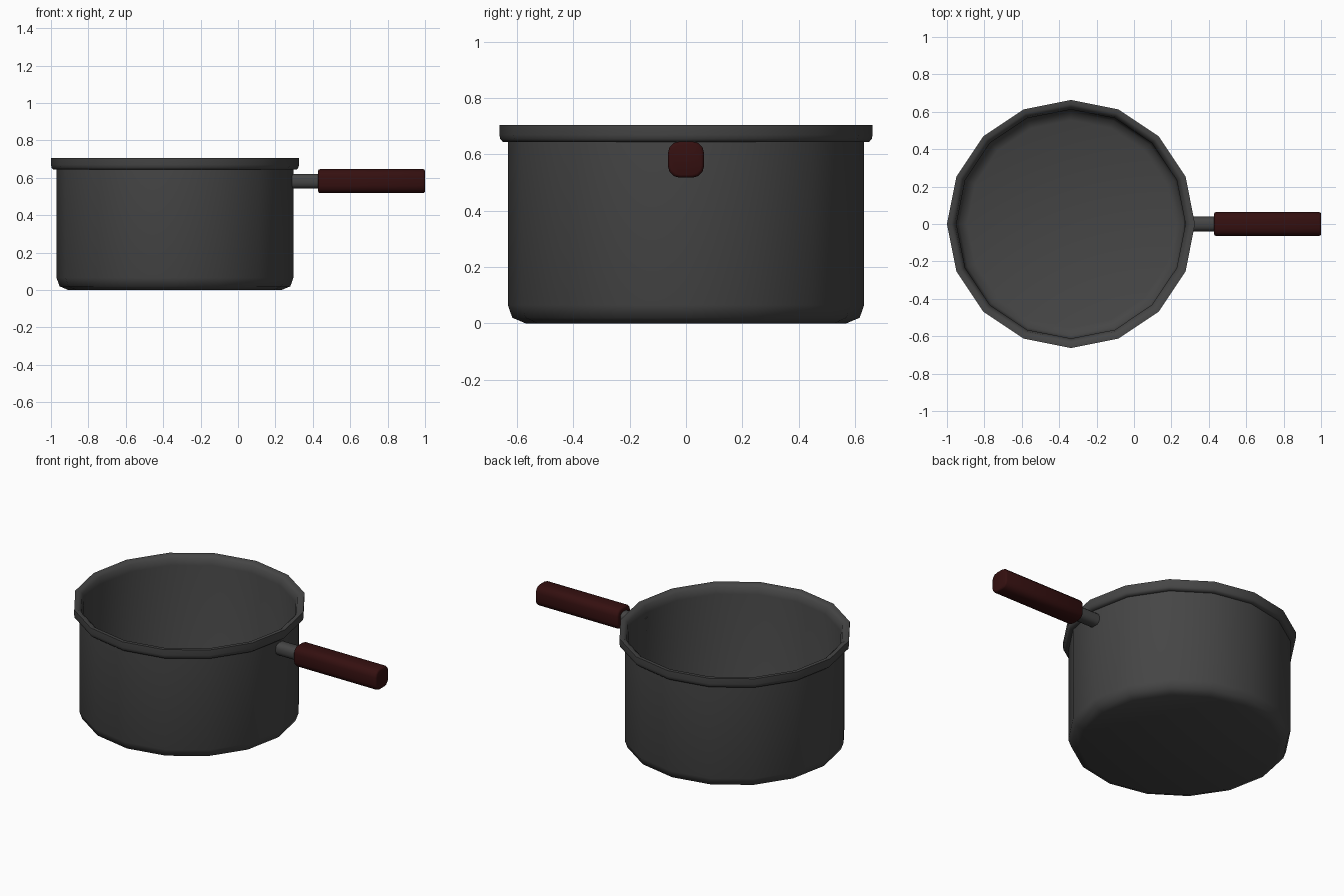
import bpy, bmesh, math

if "Cube" in bpy.data.objects:
    bpy.data.objects.remove(bpy.data.objects["Cube"])

def material(name, color):
    m = bpy.data.materials.new(name)
    m.diffuse_color = (*color, 1)
    m.use_nodes = True
    m.node_tree.nodes["Principled BSDF"].inputs["Base Color"].default_value = m.diffuse_color
    return m

STEEL = material("dark grey metal", (0.06, 0.06, 0.06))
ROD = material("mid grey metal", (0.09, 0.09, 0.09))
GRIP = material("dark red grip", (0.035, 0.005, 0.005))

def skin(name, rings, mat, angle, closed=False):
    """Bridge consecutive vertex rings; cap the two ends."""
    bm = bmesh.new()
    vr = [[bm.verts.new(p) for p in ring] for ring in rings]
    n = len(vr[0])
    for a, b in zip(vr, vr[1:]):
        for i in range(n):
            j = (i + 1) % n
            bm.faces.new((a[i], a[j], b[j], b[i]))
    bm.faces.new(vr[0][::-1])
    bm.faces.new(vr[-1])
    bmesh.ops.recalc_face_normals(bm, faces=bm.faces)
    me = bpy.data.meshes.new(name)
    bm.to_mesh(me)
    bm.free()
    me.materials.append(mat)
    ob = bpy.data.objects.new(name, me)
    bpy.context.collection.objects.link(ob)
    bpy.ops.object.select_all(action='DESELECT')
    ob.select_set(True)
    bpy.context.view_layer.objects.active = ob
    bpy.ops.object.shade_smooth_by_angle(angle=math.radians(angle))
    return ob

# Pot: 16-sided lathe, outside bottom -> rim -> inside floor
CX, SIDES = -0.337, 16
profile = [(0.57, 0), (0.617, 0.02), (0.633, 0.065), (0.633, 0.645), (0.651, 0.645),
           (0.660, 0.655), (0.663, 0.670), (0.663, 0.705), (0.640, 0.705), (0.622, 0.690),
           (0.612, 0.650), (0.612, 0.075), (0.598, 0.04), (0.555, 0.022)]
rings = [[(CX + r * math.cos(2 * math.pi * i / SIDES), r * math.sin(2 * math.pi * i / SIDES), z)
          for i in range(SIDES)] for r, z in profile]
skin("pot", rings, STEEL, 50)

# Handle parts: rounded-square sections swept along x
HZ = 0.582

def section(x, half, corner, steps=4):
    pts = []
    for k in range(4):
        q = math.pi / 2 * k
        c = half - corner
        sy = 1 if k in (0, 3) else -1
        sz = 1 if k in (0, 1) else -1
        for s in range(steps):
            t = q + math.pi / 2 * s / (steps - 1)
            pts.append((x, sy * c + corner * math.cos(t), HZ + sz * c + corner * math.sin(t)))
    return pts

skin("handle_rod", [section(0.27, 0.039, 0.03), section(0.45, 0.039, 0.03)], STEEL, 50)
skin("handle_grip", [section(0.428, 0.054, 0.034), section(0.431, 0.061, 0.038),
                     section(0.438, 0.064, 0.04), section(0.99, 0.064, 0.04),
                     section(0.997, 0.061, 0.038), section(1.0, 0.054, 0.034)], GRIP, 50)
